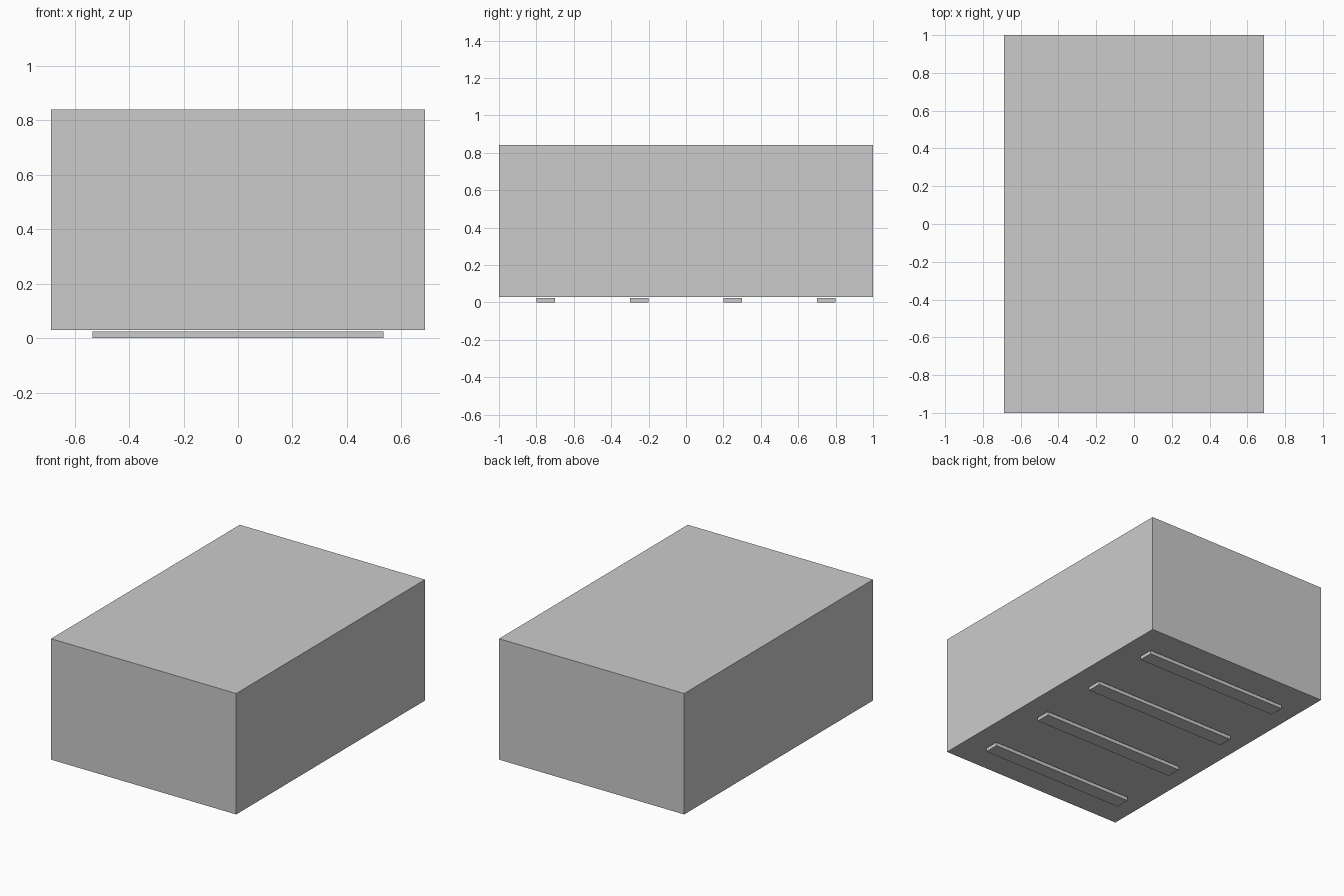
import bpy

if "Cube" in bpy.data.objects:
    bpy.data.objects.remove(bpy.data.objects["Cube"])


def box(name, x, y, z):
    """Box from (min, max) ranges on each axis."""
    lo_hi = (x, y, z)
    bpy.ops.mesh.primitive_cube_add(size=1, location=[(a + b) / 2 for a, b in lo_hi])
    obj = bpy.context.object
    obj.name = name
    obj.scale = [b - a for a, b in lo_hi]
    bpy.ops.object.transform_apply(location=False, rotation=False, scale=True)
    return obj


# Main block
box("body", (-0.687, 0.687), (-1.0, 1.0), (0.03, 0.841))

# Four runners underneath, with a hairline gap to the body
for i in range(4):
    yc = -0.75 + 0.5 * i
    box(f"bottom_runner_{i + 1}", (-0.535, 0.535), (yc - 0.049, yc + 0.049), (0.0, 0.024))
